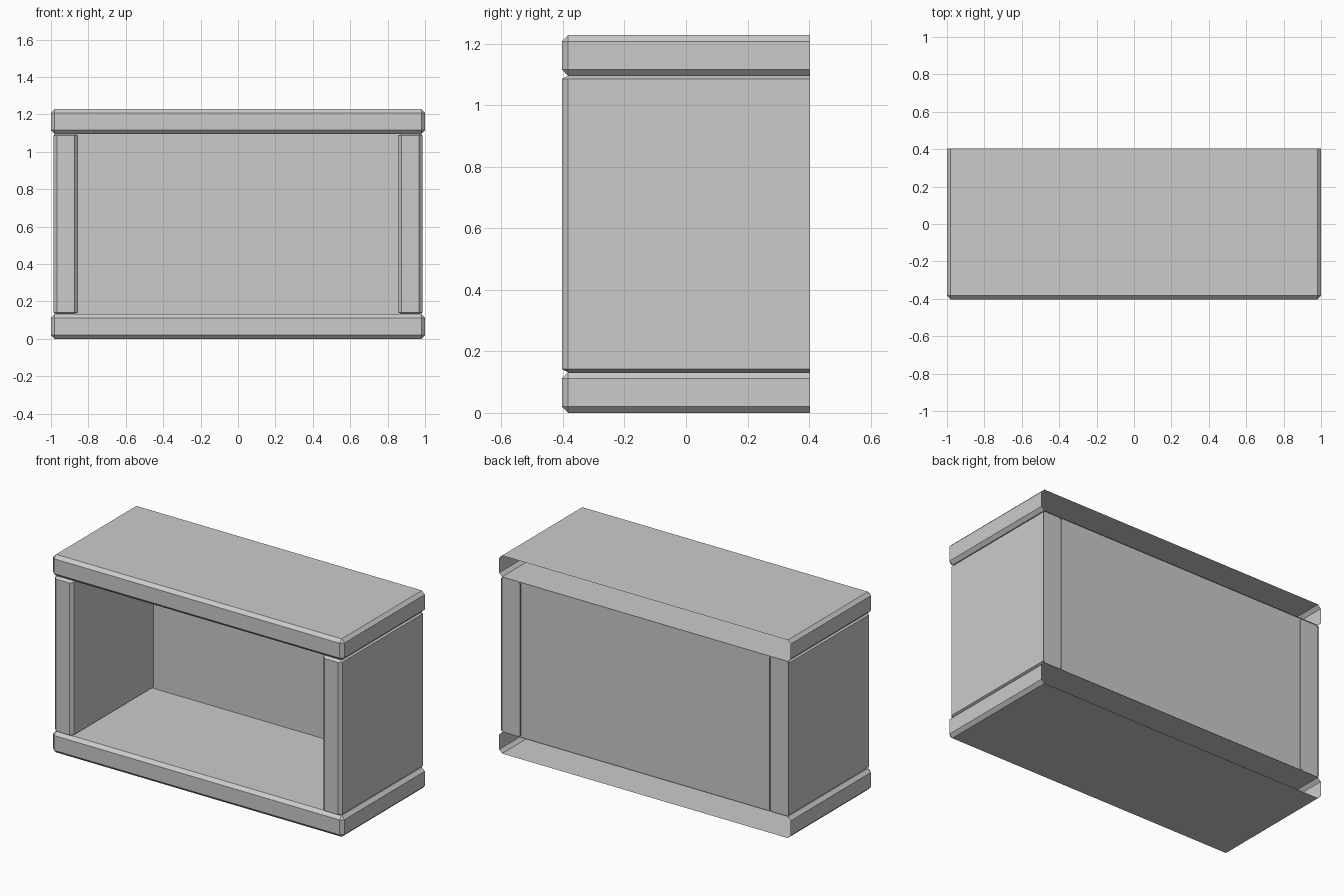
import bpy, bmesh
from mathutils import Vector

if "Cube" in bpy.data.objects:
    bpy.data.objects.remove(bpy.data.objects["Cube"])


def add_object(name, bm):
    bmesh.ops.recalc_face_normals(bm, faces=bm.faces)
    mesh = bpy.data.meshes.new(name)
    bm.to_mesh(mesh)
    bm.free()
    obj = bpy.data.objects.new(name, mesh)
    bpy.context.collection.objects.link(obj)
    return obj


def chamfered_shell(name, lo, hi, chamfer):
    """Box with chamfered edges and an open back; chamfer is given per axis."""
    lo, hi, c = Vector(lo), Vector(hi), Vector(chamfer)
    bm = bmesh.new()
    bmesh.ops.create_cube(bm, size=1)
    # Work in chamfer units so that one bevel of 1 gives the per-axis size
    bmesh.ops.scale(bm, verts=bm.verts,
                    vec=[(hi[i] - lo[i]) / c[i] for i in range(3)])
    bm.normal_update()
    back = [f for f in bm.faces if f.normal.y > 0.9]
    bmesh.ops.delete(bm, geom=back, context='FACES_ONLY')
    edges = [e for e in bm.edges if len(e.link_faces) == 2]
    bmesh.ops.bevel(bm, geom=edges, offset=1, offset_type='OFFSET',
                    segments=1, profile=0.5, affect='EDGES')
    bmesh.ops.scale(bm, verts=bm.verts, vec=c)
    bmesh.ops.translate(bm, verts=bm.verts, vec=(lo + hi) / 2)
    # Outward normals, checked against the box centre
    obj = add_object(name, bm)
    return obj


FRONT, BACK = -0.403, 0.403
SLAB, HEIGHT = 0.132, 1.228

# Top and bottom slabs
for name, z in (("bottom_slab", 0), ("top_slab", HEIGHT - SLAB)):
    chamfered_shell(name, (-1, FRONT, z), (1, BACK, z + SLAB),
                    (0.02, 0.02, 0.02))

# Side panels standing between the slabs
for name, x in (("left_side_panel", -0.921), ("right_side_panel", 0.921)):
    chamfered_shell(name, (x - 0.065, FRONT, SLAB),
                    (x + 0.065, BACK, HEIGHT - SLAB), (0.019, 0.02, 0.01))

# Thin back panel, set in slightly from the rear edge
bm = bmesh.new()
corners = [(-0.984, SLAB), (-0.984, HEIGHT - SLAB),
           (0.984, HEIGHT - SLAB), (0.984, SLAB)]
bm.faces.new([bm.verts.new((x, BACK - 0.007, z)) for x, z in corners])
add_object("back_panel", bm)
